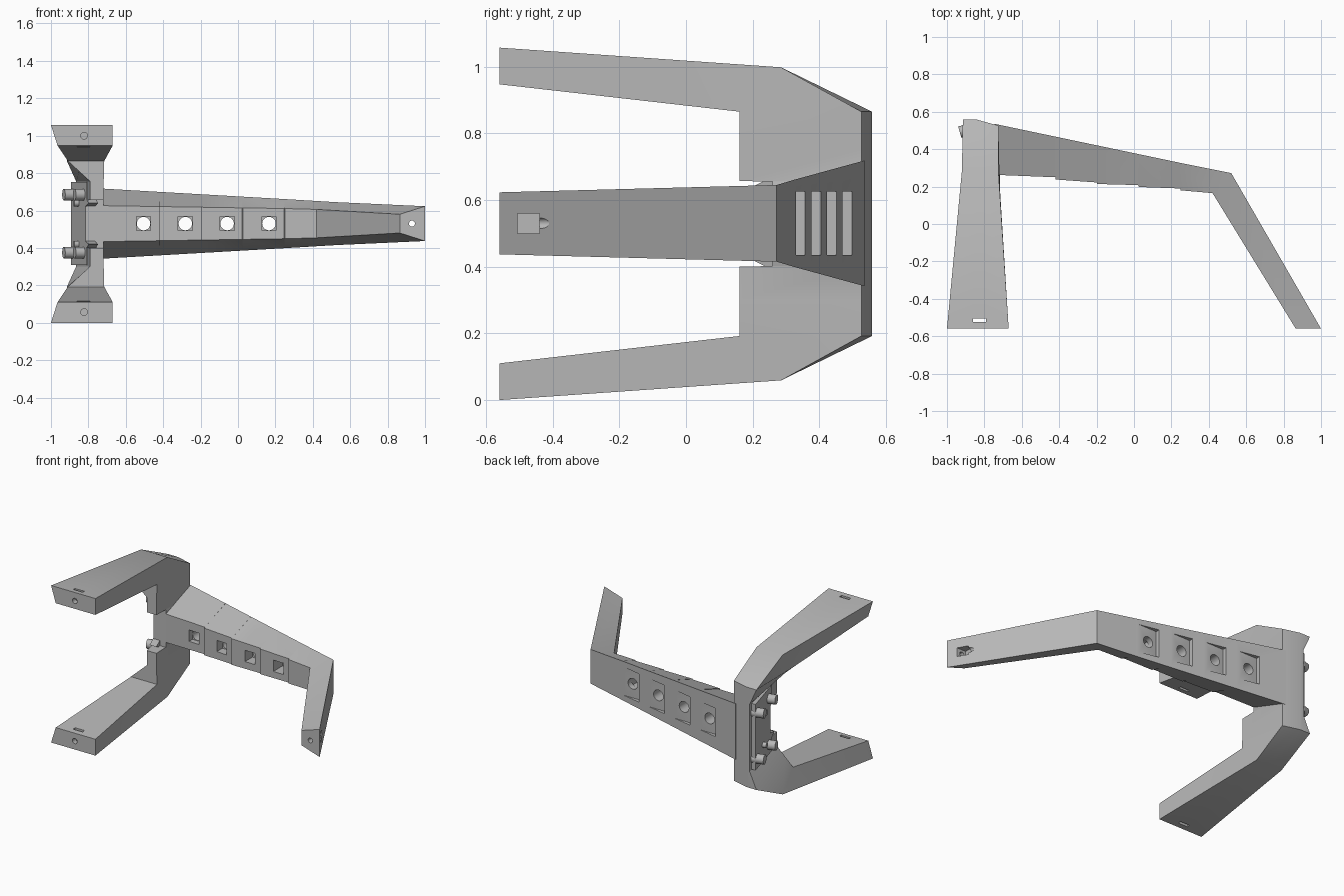
import bpy, bmesh, math
from mathutils import Matrix, Vector

cube = bpy.data.objects.get("Cube")
if cube:
    bpy.data.objects.remove(cube)

grey = bpy.data.materials.new("plain_grey")
grey.use_nodes = True
grey.diffuse_color = (0.48, 0.48, 0.48, 1)
grey.node_tree.nodes["Principled BSDF"].inputs["Base Color"].default_value = grey.diffuse_color

MID = 0.53  # height of the symmetry plane


def finish(name, bm):
    bmesh.ops.recalc_face_normals(bm, faces=bm.faces)
    mesh = bpy.data.meshes.new(name)
    bm.to_mesh(mesh)
    bm.free()
    mesh.materials.append(grey)
    ob = bpy.data.objects.new(name, mesh)
    bpy.context.collection.objects.link(ob)
    return ob


def loft(name, sections):
    """Solid through a list of matching cross-sections."""
    bm = bmesh.new()
    rings = [[bm.verts.new(p) for p in s] for s in sections]
    n = len(rings[0])
    for a, b in zip(rings, rings[1:]):
        for i in range(n):
            j = (i + 1) % n
            bm.faces.new((a[i], a[j], b[j], b[i]))
    bm.faces.new(rings[0])
    bm.faces.new(rings[-1])
    return finish(name, bm)


def box(name, lo, hi):
    lo, hi = Vector(lo), Vector(hi)
    bm = bmesh.new()
    bmesh.ops.create_cube(bm, size=1, matrix=Matrix.Translation((lo + hi) / 2)
                          @ Matrix.Diagonal((*(hi - lo), 1)))
    return finish(name, bm)


def rod(name, start, end, r, sides=24):
    start, end = Vector(start), Vector(end)
    axis = end - start
    bm = bmesh.new()
    turn = axis.to_track_quat('Z', 'Y').to_matrix().to_4x4()
    bmesh.ops.create_cone(bm, cap_ends=True, segments=sides, radius1=r, radius2=r,
                          depth=axis.length,
                          matrix=Matrix.Translation((start + end) / 2) @ turn)
    return finish(name, bm)


def cut(ob, cutter):
    cutter.hide_render = True
    mod = ob.modifiers.new("cut", 'BOOLEAN')
    mod.operation, mod.solver, mod.object = 'DIFFERENCE', 'EXACT', cutter
    bpy.context.view_layer.objects.active = ob
    bpy.ops.object.modifier_apply(modifier=mod.name)
    bpy.data.objects.remove(cutter)


def smooth(ob):
    bpy.ops.object.select_all(action='DESELECT')
    ob.select_set(True)
    bpy.context.view_layer.objects.active = ob
    bpy.ops.object.shade_smooth_by_angle(angle=math.radians(30))


# Forked clamp: outer edge (left, middle, right) then inner edge (right, left)
def fork_section(yo, zo, xl, xm, xr, bevel, yi, zi, xil, xir):
    return [(xl, yo, zo), (xm, yo, zo), (xr, yo - bevel, zo), (xir, yi, zi), (xil, yi, zi)]


upper = [
    fork_section(-.56, 1.057, -1, -.85, -.67, 0, -.56, .947, -.965, -.67),
    fork_section(.285, .998, -.92, -.82, -.725, 0, .16, .865, -.91, -.715),
    fork_section(.558, .865, -.915, -.84, -.725, .032, .16, .81, -.85, -.717),
    fork_section(.558, .755, -.865, -.84, -.725, .032, .16, .755, -.79, -.718),
    fork_section(.558, .657, -.865, -.84, -.725, .032, .16, .657, -.79, -.72),
    fork_section(.558, .655, -.865, -.84, -.725, .032, .26, .655, -.81, -.72),
]
lower = [[(x, y, 2 * MID - z - .003) for x, y, z in s] for s in reversed(upper)]
fork = loft("forked_clamp", upper + lower)

# Screw holes in the prong ends and nut slots through the prongs
for z in (1.0, .057):
    cut(fork, rod("screw_cutter", (-.823, -.6, z), (-.823, -.45, z), .018))
    cut(fork, box("slot_cutter", (-.86, -.525, z - .1), (-.79, -.505, z + .1)))


# Bent arm: wide back edge, narrow stepped front edge
def arm_section(xb, yb, hb, xf, yf, hf):
    return [(xb, yb, MID - hb), (xb, yb, MID + hb), (xf, yf, MID + hf), (xf, yf, MID - hf)]


def back_y(x):
    return .53 - .21 * (x + .72)


def arm_straight(x, yf):
    t = (x + .72) / 1.2
    return arm_section(x, back_y(x), .187 - .069 * t, x, yf, .096 - .019 * t)


sections = [arm_straight(-.745, .263), arm_straight(-.42, .25)]
for x, y0, y1 in ((-.419, .238, .222), (-.199, .214, .208), (.026, .198, .19)):
    sections += [arm_straight(x, y0), arm_straight(x + .221, y1)]
sections += [
    arm_straight(.25, .18),
    arm_section(.52, .272, .115, .42, .165, .076),
    arm_section(1, -.56, .093, .865, -.56, .05),
]
arm = loft("bent_arm", sections)

# Four holes: square pocket in front, sloped seat behind
for i in range(4):
    x = -.505 + i * .2235
    seat = back_y(x + .07)
    cut(arm, box("seat_cutter", (x - .064, seat, MID - .095), (x + .075, seat + .1, MID + .095)))
    cut(arm, box("pocket_cutter", (x - .038, .1, MID - .038), (x + .038, .29, MID + .038)))
    cut(arm, rod("hole_cutter", (x, .1, MID), (x, .6, MID), .036))

# Screw hole and nut pocket at the tip
cut(arm, rod("tip_screw_cutter", (.93, -.6, MID), (.93, -.41, MID), .016))
cut(arm, box("tip_nut_cutter", (.9, -.505, MID - .03), (1.1, -.44, MID + .03)))
smooth(arm)
smooth(fork)


# Tilted mounting plate on the clamp's outer side
def plate_x(y):
    return -.815 - .28 * (y - .26)


def plate_row(z, y0, y1=.535):
    return [(plate_x(y0), y0, z), (plate_x(y1), y1, z),
            (plate_x(y1) + .06, y1, z), (plate_x(y0) + .05, y0, z)]


half = [(.222, .24), (.13, .24), (.11, .2), (.092, .265)]
loft("mounting_plate", [plate_row(MID + h, y) for h, y in half]
     + [plate_row(MID - h, y) for h, y in reversed(half)])

# Bolt heads and small nuts on the plate
out = Vector((-1, -.28, 0)).normalized()
for side, word in ((1, "upper"), (-1, "lower")):
    for y, dz, r, length, name in ((.505, .155, .031, .05, "back_bolt"),
                                   (.3, .155, .031, .05, "front_bolt"),
                                   (.4, .11, .018, .025, "small_nut")):
        base = Vector((plate_x(y), y, MID + side * dz))
        smooth(rod(f"{word}_{name}", base - out * .03, base + out * length, r))
